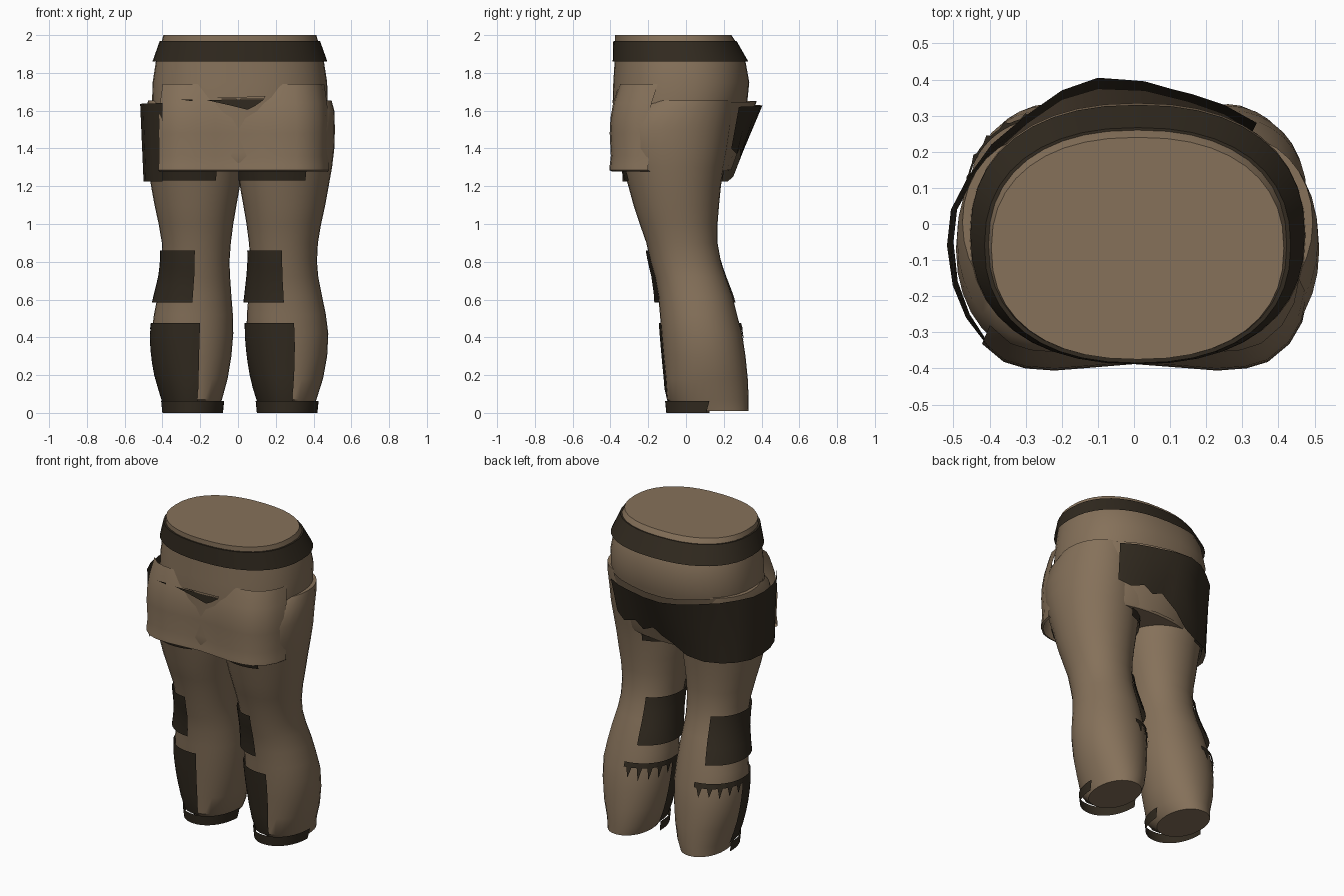
import bpy, bmesh, math, random
from mathutils import Vector

random.seed(4)


def material(name, col):
    m = bpy.data.materials.new(name)
    m.diffuse_color = (*col, 1)
    return m


TAN = material("tan cloth", (0.236, 0.165, 0.102))
DARK = material("dark leather", (0.031, 0.023, 0.014))
MID = 0.01  # middle of the garment in x

# sections: height, inner x, outer x, front y, back y
LEG = [(0.01, 0.13, 0.39, -0.03, 0.33), (0.07, 0.095, 0.405, -0.10, 0.332),
       (0.18, 0.065, 0.44, -0.108, 0.327), (0.30, 0.045, 0.462, -0.12, 0.315),
       (0.42, 0.035, 0.468, -0.13, 0.297), (0.52, 0.037, 0.455, -0.138, 0.27),
       (0.62, 0.045, 0.435, -0.147, 0.245), (0.72, 0.052, 0.415, -0.165, 0.21),
       (0.80, 0.055, 0.408, -0.188, 0.185), (0.90, 0.048, 0.413, -0.21, 0.167),
       (1.00, 0.035, 0.43, -0.245, 0.167), (1.10, 0.018, 0.452, -0.278, 0.175),
       (1.20, 0.0, 0.47, -0.305, 0.185), (1.30, -0.01, 0.488, -0.335, 0.20),
       (1.40, -0.01, 0.50, -0.365, 0.22), (1.50, -0.01, 0.503, -0.375, 0.235),
       (1.60, 0.0, 0.50, -0.33, 0.25), (1.655, 0.02, 0.485, -0.24, 0.25)]
PELVIS = [(1.28, -0.425, 0.425, -0.375, 0.225), (1.30, -0.435, 0.435, -0.385, 0.235),
          (1.38, -0.44, 0.44, -0.385, 0.255), (1.50, -0.455, 0.455, -0.385, 0.285),
          (1.65, -0.465, 0.465, -0.388, 0.325), (1.75, -0.462, 0.462, -0.385, 0.335),
          (1.86, -0.445, 0.445, -0.378, 0.315), (1.97, -0.413, 0.413, -0.375, 0.26),
          (2.00, -0.405, 0.405, -0.375, 0.24)]
BELT = [(1.86, -0.463, 0.463, -0.388, 0.33), (1.97, -0.424, 0.424, -0.385, 0.267)]


def surface_point(sections, z, deg, side=1, off=0.0):
    """Point on a lofted oval body at height z and compass angle."""
    power = 2.1 if sections is LEG else 2.3
    lo, hi = sections[0], sections[1]
    for lo, hi in zip(sections, sections[1:]):
        if z <= hi[0]:
            break
    t = min(max((z - lo[0]) / (hi[0] - lo[0]), 0), 1)
    x0, x1, y0, y1 = (a + (b - a) * t for a, b in zip(lo[1:], hi[1:]))
    c, s = math.cos(math.radians(deg)), math.sin(math.radians(deg))
    cx, cy = side * (x0 + x1) / 2 + MID, (y0 + y1) / 2
    bend = lambda v: math.copysign(abs(v) ** (2 / power), v)
    return Vector((cx + ((x1 - x0) / 2 + off) * bend(c),
                   cy + ((y1 - y0) / 2 + off) * bend(s), z))


def sheet(name, rows, mat, closed=False, caps=False, angle=40):
    """Skin rows of points into a smooth surface."""
    bm = bmesh.new()
    vs = [[bm.verts.new(p) for p in r] for r in rows]
    n = len(vs[0])
    for a, b in zip(vs, vs[1:]):
        for i in range(n if closed else n - 1):
            j = (i + 1) % n
            bm.faces.new((a[i], a[j], b[j], b[i]))
    if caps:
        bm.faces.new(vs[0][::-1])
        bm.faces.new(vs[-1])
    me = bpy.data.meshes.new(name)
    bm.to_mesh(me)
    bm.free()
    ob = bpy.data.objects.new(name, me)
    bpy.context.collection.objects.link(ob)
    me.materials.append(mat)
    bpy.ops.object.select_all(action='DESELECT')
    ob.select_set(True)
    bpy.context.view_layer.objects.active = ob
    bpy.ops.object.shade_smooth_by_angle(angle=math.radians(angle))
    return ob


def ring(sections, z, side=1, n=32):
    return [surface_point(sections, z, 360 * i / n, side) for i in range(n)]


def wrap(name, side, a0, a1, z0, z1, off=0.012, flare=0.0, nz=6):
    """Leather piece following a leg between two angles and two heights."""
    rows = []
    for k in range(nz + 1):
        t = k / nz
        rows.append([surface_point(LEG, z0 + (z1 - z0) * t, a0 + (a1 - a0) * i / 16,
                                   side, off + flare * (1 - t)) for i in range(17)])
    return sheet(name, rows, DARK)


def hanging(name, pts, top_z, mat):
    """Loose cloth from points of x, y at the top, x, y at the bottom, bottom z."""
    rows = []
    for k in range(5):
        t = k / 4
        rows.append([Vector((bx + (tx - bx) * t, by + (ty - by) * t,
                             bz + (top_z - 0.0013 * i - bz) * t))
                     for i, (tx, ty, bx, by, bz) in enumerate(pts)])
    return sheet(name, rows, mat)


# trousers: pelvis, belt and both legs
sheet("pelvis", [ring(PELVIS, s[0], n=40) for s in PELVIS], TAN, True, True)
sheet("belt", [ring(BELT, s[0], n=40) for s in BELT]
      + [ring(PELVIS, 1.97, n=40)], DARK, True)

for side, label in ((-1, "left"), (1, "right")):
    sheet(label + "_leg", [ring(LEG, s[0], side) for s in LEG], TAN, True, True)
    # leather pieces sit on the same flank of both legs
    wrap(label + "_knee_patch", side, 112, 268, 0.585, 0.86, 0.012, 0.012)
    wrap(label + "_shin_guard", side, 178, 279, 0.06, 0.475, 0.01)
    wrap(label + "_thigh_band", side, 105, 295, 1.23, 1.30, 0.012, nz=2)
    # foot strap hangs straight below the cuff
    strap = []
    for z in (0.0, 0.062):
        row = [surface_point(LEG, 0.075, 178 + (180 + 60 * z) * i / 24, side, 0.004 + z * 0.1)
               for i in range(25)]
        strap.append([Vector((p.x, p.y, z)) for p in row])
    sheet(label + "_foot_strap", strap, DARK)
    # torn fringe trailing behind the shin guard
    top, low = [], []
    for i in range(21):
        a = 96 + 82 * i / 20
        depth = random.uniform(0.08, 0.11) if i % 4 == 2 else 0.03
        top.append(surface_point(LEG, 0.475, a, side, 0.011))
        low.append(surface_point(LEG, 0.475 - depth, a, side, 0.011))
    sheet(label + "_fringe", [low, top], DARK)

# front flap lying over both thighs: half outline of x, y
HALF = [(0.0, -0.386), (0.12, -0.396), (0.22, -0.404), (0.30, -0.398), (0.36, -0.38),
        (0.42, -0.33), (0.455, -0.27), (0.47, -0.20)]
outline = [(-x, y) for x, y in HALF[5:0:-1]] + HALF
rows = []
for z, grow in ((1.278, -0.012), (1.285, 0.002), (1.31, 0.0), (1.36, -0.006), (1.48, 0.0),
                (1.56, -0.004), (1.64, -0.018), (1.74, -0.05)):
    rows.append([Vector((x * (1 + grow) + (MID if x > 0 else 0), y - grow, z))
                 for x, y in outline])
sheet("front_flap", rows, TAN)

# loose leather hip wrap from the left flank round the back
HIP = [(-0.40, -0.345, -0.40, -0.335, 1.225), (-0.465, -0.26, -0.455, -0.25, 1.225),
       (-0.502, -0.17, -0.488, -0.16, 1.225), (-0.518, -0.06, -0.50, -0.05, 1.225),
       (-0.507, 0.04, -0.49, 0.04, 1.225), (-0.46, 0.13, -0.445, 0.12, 1.225),
       (-0.395, 0.22, -0.38, 0.18, 1.225), (-0.30, 0.30, -0.28, 0.22, 1.225),
       (-0.20, 0.37, -0.18, 0.25, 1.25), (-0.10, 0.405, -0.09, 0.275, 1.32),
       (-0.03, 0.40, -0.03, 0.285, 1.35), (0.03, 0.395, 0.03, 0.29, 1.39),
       (0.10, 0.375, 0.10, 0.29, 1.36), (0.16, 0.36, 0.16, 0.285, 1.40),
       (0.25, 0.33, 0.25, 0.27, 1.37), (0.34, 0.28, 0.32, 0.24, 1.40)]
hanging("hip_wrap", HIP, 1.64, DARK)

# cloth seat layer just inside the hip wrap
SEAT = [(-0.45, 0.11), (-0.385, 0.20), (-0.295, 0.28), (-0.20, 0.345), (-0.10, 0.375),
        (0.03, 0.37), (0.15, 0.34), (0.25, 0.305), (0.34, 0.25), (0.42, 0.17), (0.475, 0.06)]
hanging("seat_layer", [(x, y, x * 0.95, 0.24 - 0.85 * x * x, 1.285) for x, y in SEAT],
        1.655, TAN)


# front tears: dark openings under a thin cloth lip
def front_plate(name, outline, mat, y):
    bm = bmesh.new()
    bm.faces.new([bm.verts.new((x, y, z)) for x, z in outline])
    bmesh.ops.solidify(bm, geom=bm.faces[:], thickness=0.005)
    me = bpy.data.meshes.new(name)
    bm.to_mesh(me)
    bm.free()
    me.materials.append(mat)
    bpy.context.collection.objects.link(bpy.data.objects.new(name, me))


front_plate("tear_opening", [(-0.17, 1.657), (-0.03, 1.625), (0.05, 1.605),
                             (0.09, 1.625), (0.14, 1.66)], DARK, -0.397)
front_plate("tear_lip", [(-0.12, 1.668), (0.0, 1.660), (0.14, 1.665), (0.145, 1.677)],
            TAN, -0.402)
front_plate("small_tear", [(-0.30, 1.658), (-0.24, 1.650), (-0.24, 1.66)], DARK, -0.392)
